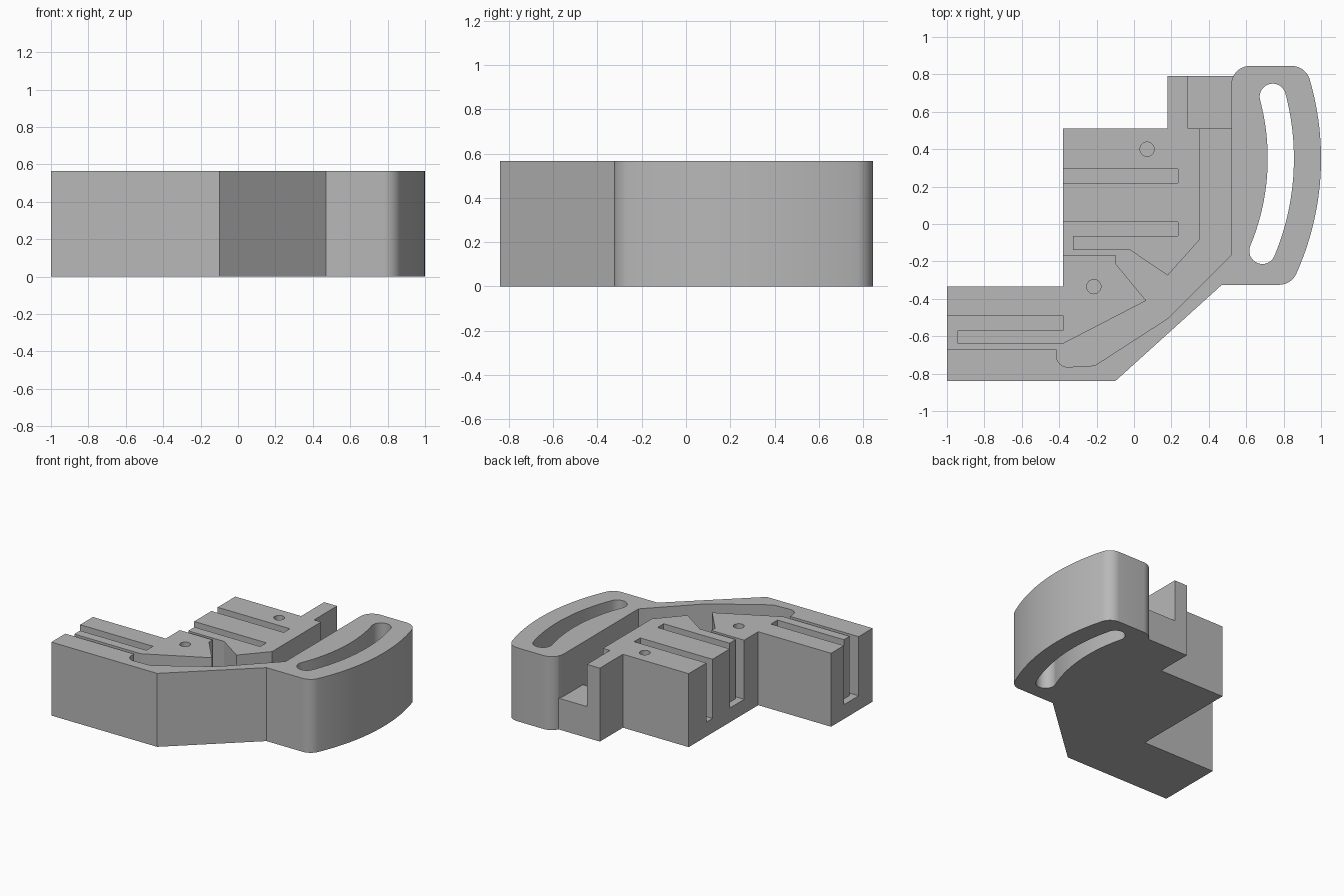
import bpy, bmesh
from math import radians, cos, sin, tan, pi
from mathutils import Vector

if "Cube" in bpy.data.objects:
    bpy.data.objects.remove(bpy.data.objects["Cube"], do_unlink=True)

HEIGHT = 0.565
FLOOR = 0.11
REAR_FLOOR = 0.24
PIVOT = Vector((-0.5, 0.35))   # centre of the curved handle

grey = bpy.data.materials.new("light_grey")
grey.use_nodes = True
grey.diffuse_color = (0.48, 0.48, 0.48, 1)
grey.node_tree.nodes["Principled BSDF"].inputs["Base Color"].default_value = grey.diffuse_color


def arc(centre, radius, start, end, steps):
    """Points on an arc, angles in degrees."""
    angles = [radians(start + (end - start) * i / steps) for i in range(steps + 1)]
    return [(centre[0] + radius * cos(a), centre[1] + radius * sin(a)) for a in angles]


def fillet(before, corner, after, radius, steps=10):
    """Round one corner of a profile."""
    c = Vector(corner)
    u = (Vector(before) - c).normalized()
    v = (Vector(after) - c).normalized()
    half = u.angle(v) / 2
    centre = c + (u + v).normalized() * radius / sin(half)
    start = c + u * radius / tan(half) - centre
    end = c + v * radius / tan(half) - centre
    points = []
    for i in range(steps + 1):
        t = i / steps
        sweep = pi - 2 * half
        p = (start * sin((1 - t) * sweep) + end * sin(t * sweep)) / sin(sweep)
        points.append(tuple(centre + p))
    return points


def prism(name, profile, bottom, top):
    """Extrude a flat profile between two heights."""
    bm = bmesh.new()
    face = bm.faces.new([bm.verts.new((x, y, bottom)) for x, y in profile])
    grown = bmesh.ops.extrude_face_region(bm, geom=[face])
    moved = [g for g in grown["geom"] if isinstance(g, bmesh.types.BMVert)]
    bmesh.ops.translate(bm, verts=moved, vec=(0, 0, top - bottom))
    bmesh.ops.recalc_face_normals(bm, faces=bm.faces)
    mesh = bpy.data.meshes.new(name)
    bm.to_mesh(mesh)
    bm.free()
    mesh.materials.append(grey)
    obj = bpy.data.objects.new(name, mesh)
    bpy.context.collection.objects.link(obj)
    return obj


def cut(target, name, profile, bottom):
    """Carve a profile down from above to the given height."""
    cutter = prism(name, profile, bottom, HEIGHT + 0.2)
    cutter.hide_render = True
    mod = target.modifiers.new(name, 'BOOLEAN')
    mod.operation = 'DIFFERENCE'
    mod.solver = 'EXACT'
    mod.object = cutter
    bpy.context.view_layer.objects.active = target
    bpy.ops.object.modifier_apply(modifier=mod.name)
    bpy.data.objects.remove(cutter, do_unlink=True)


# Bracket outline with the curved handle on the left side
outer = arc(PIVOT, 1.5, -24.4, 16.6, 32)
outline = [(-1, -0.84), (-0.1, -0.84), (0.47, -0.325)]
outline += fillet((0.47, -0.325), (0.84, -0.325), outer[0], 0.1)
outline += outer[1:-1]
outline += fillet(outer[-1], (0.916, 0.845), (0.6, 0.845), 0.1)
outline += fillet((0.9, 0.845), (0.52, 0.845), (0.52, 0.5), 0.1)[:-3]
outline += [(0.531, 0.79), (0.18, 0.79), (0.18, 0.51),
            (-0.38, 0.51), (-0.38, -0.335), (-1, -0.335)]
body = prism("bracket_body", outline, 0, HEIGHT)

# Main channel winding round the two blocks and their thin ribs
channel = [(0.52, 0.51), (0.35, 0.51), (0.35, -0.085), (0.18, -0.275), (-0.02, -0.14),
           (-0.325, -0.14), (-0.325, -0.065), (0.235, -0.065), (0.235, 0.01),
           (-0.45, 0.01), (-0.45, -0.165), (-0.1, -0.165), (-0.1, -0.21),
           (0.065, -0.41), (-0.38, -0.64), (-0.945, -0.64), (-0.945, -0.57),
           (-0.38, -0.57), (-0.38, -0.49), (-1.1, -0.49), (-1.1, -0.67), (-0.415, -0.67)]
channel += fillet((-0.415, -0.67), (-0.415, -0.768), (-0.21, -0.757), 0.06)
channel += [(-0.21, -0.757), (0.18, -0.505), (0.52, -0.165)]
cut(body, "channel_cutter", channel, FLOOR)

# Raised rear mouth of the channel
mouth = [(0.29, 0.51), (0.52, 0.51), (0.52, 0.745), (0.523, 0.77),
         (0.531, 0.79), (0.531, 0.83), (0.29, 0.83)]
cut(body, "mouth_cutter", mouth, REAR_FLOOR)

# Straight slot in the rear block
cut(body, "slot_cutter", [(-0.45, 0.22), (0.235, 0.22), (0.235, 0.295), (-0.45, 0.295)], FLOOR)

# Blind round holes in both blocks
for number, centre in enumerate([(0.07, 0.4), (-0.215, -0.335)]):
    cut(body, f"hole_cutter_{number}", arc(centre, 0.038, 0, 360, 32)[:-1], FLOOR)

# Curved slot right through the handle
low, high, mid, half = -22.6, 14.9, 1.285, 0.07
ends = {a: arc(PIVOT, mid, a, a, 1)[0] for a in (low, high)}
grip = arc(PIVOT, mid + half, low, high, 28)
grip += arc(ends[high], half, high, high + 180, 16)[1:-1]
grip += arc(PIVOT, mid - half, high, low, 28)
grip += arc(ends[low], half, low + 180, low + 360, 16)[1:-1]
cut(body, "grip_cutter", grip, -0.2)

# Smooth curves, sharp edges
bpy.ops.object.select_all(action='DESELECT')
body.select_set(True)
bpy.context.view_layer.objects.active = body
bpy.ops.object.shade_smooth_by_angle(angle=radians(25))
